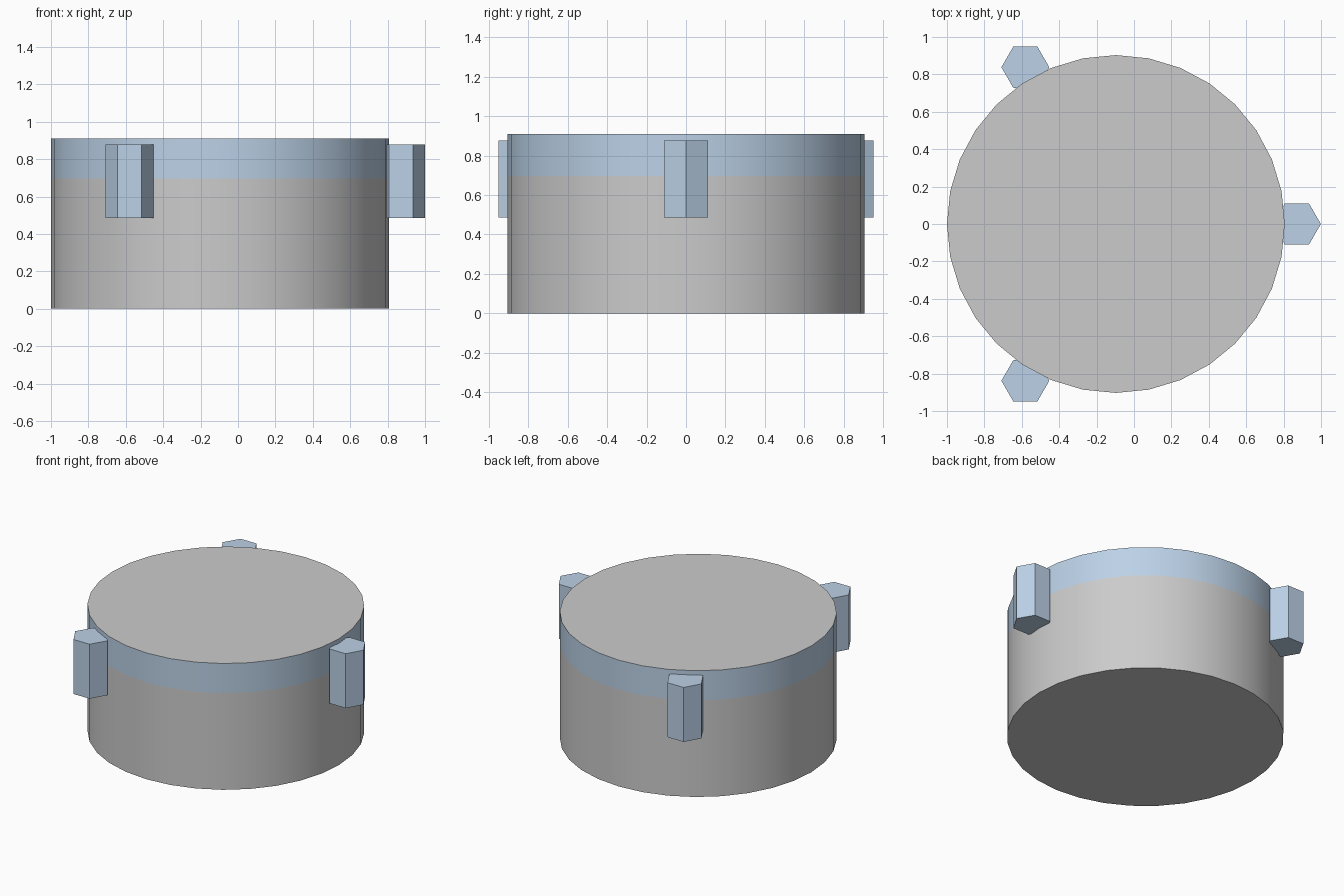
import bpy, bmesh
from math import cos, sin, pi, radians

if "Cube" in bpy.data.objects:
    bpy.data.objects.remove(bpy.data.objects["Cube"])

CX, R, H = -0.097, 0.903, 0.909      # drum axis, radius, height
BAND_Z = 0.697                       # bottom of coloured band

grey = bpy.data.materials.new("grey")
grey.diffuse_color = (0.8, 0.8, 0.8, 1)
grey.use_nodes = True
grey.node_tree.nodes["Principled BSDF"].inputs["Base Color"].default_value = grey.diffuse_color
blue = bpy.data.materials.new("blue")
blue.diffuse_color = (0.5, 0.64, 0.8, 1)
blue.use_nodes = True
blue.node_tree.nodes["Principled BSDF"].inputs["Base Color"].default_value = blue.diffuse_color


def prism(name, cx, cy, radius, sides, levels, mats):
    """Closed upright prism with a ring of vertices at each level."""
    bm = bmesh.new()
    rings = [[bm.verts.new((cx + radius * cos(2 * pi * i / sides),
                            cy + radius * sin(2 * pi * i / sides), z))
              for i in range(sides)] for z in levels]
    bm.faces.new(rings[0][::-1])
    bm.faces.new(rings[-1])
    for k, (a, b) in enumerate(zip(rings, rings[1:])):
        for i in range(sides):
            j = (i + 1) % sides
            f = bm.faces.new((a[i], a[j], b[j], b[i]))
            f.material_index = k
    me = bpy.data.meshes.new(name)
    bm.to_mesh(me)
    bm.free()
    for m in mats:
        me.materials.append(m)
    ob = bpy.data.objects.new(name, me)
    bpy.context.collection.objects.link(ob)
    return ob


# Drum: grey body and flat ends, blue band round the top of the wall
drum = prism("drum", CX, 0, R, 32, (0, BAND_Z, H), (grey, blue))
bpy.context.view_layer.objects.active = drum
drum.select_set(True)
bpy.ops.object.shade_smooth_by_angle(angle=radians(30))

# Three hexagonal lugs spaced evenly round the rim
for n in range(3):
    a = n * 2 * pi / 3
    prism(f"lug_{n + 1}", CX + 0.968 * cos(a), 0.968 * sin(a),
          0.128, 6, (0.485, 0.877), (blue,))
